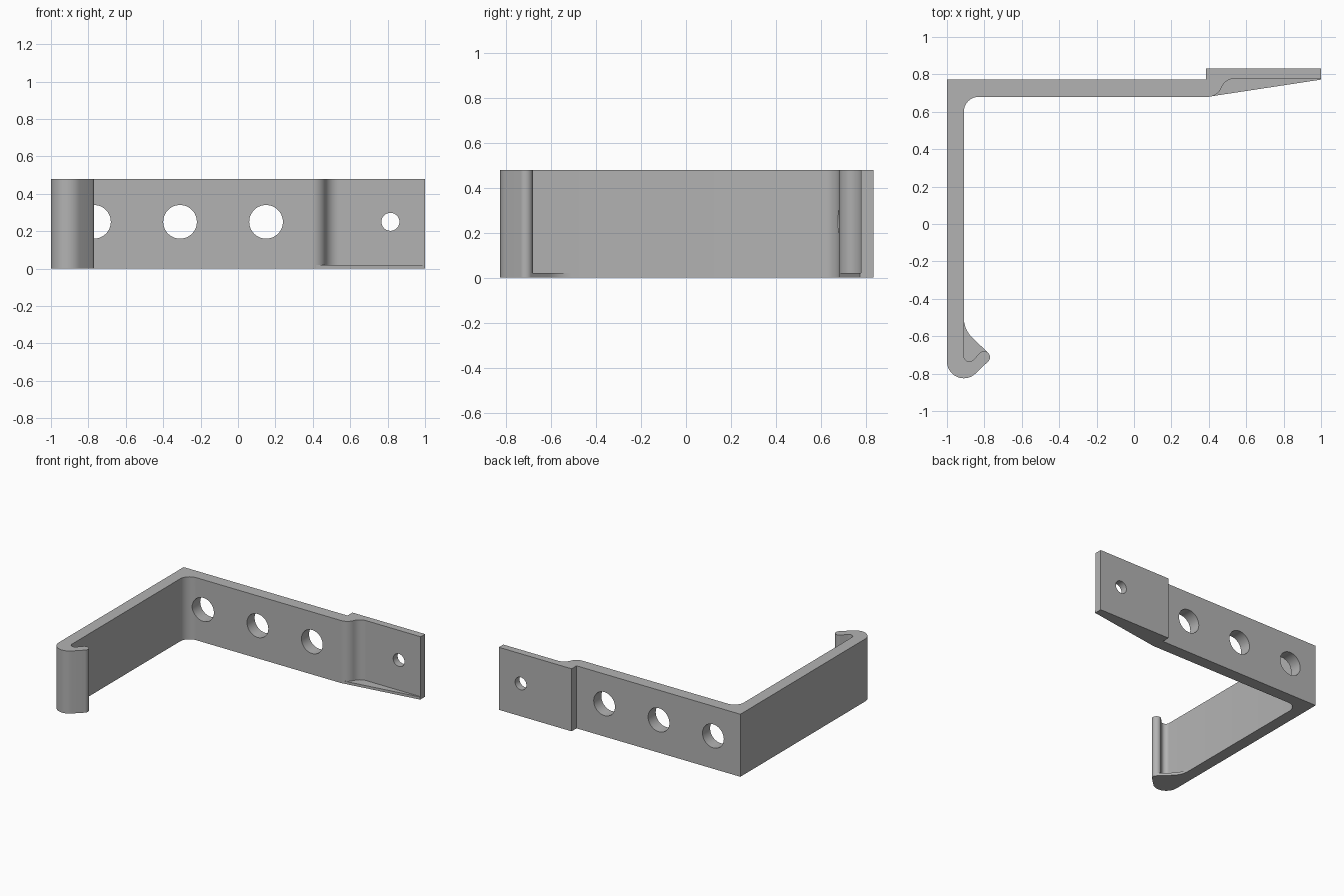
import bpy, bmesh
from math import radians, cos, sin, pi

if "Cube" in bpy.data.objects:
    bpy.data.objects.remove(bpy.data.objects["Cube"], do_unlink=True)

HEIGHT, WEB = 0.478, 0.02

grey = bpy.data.materials.new("plain_grey")
grey.use_nodes = True
colour = (0.45, 0.45, 0.45, 1)
grey.diffuse_color = colour
grey.node_tree.nodes["Principled BSDF"].inputs["Base Color"].default_value = colour


def arc(cx, cy, r, a0, a1, n=10):
    angles = [radians(a0 + (a1 - a0) * i / n) for i in range(n + 1)]
    return [(cx + r * cos(a), cy + r * sin(a)) for a in angles]


def extrude(name, outline, height):
    bm = bmesh.new()
    face = bm.faces.new([bm.verts.new((x, y, 0)) for x, y in outline])
    top = bmesh.ops.extrude_face_region(bm, geom=[face])["geom"]
    verts = [v for v in top if isinstance(v, bmesh.types.BMVert)]
    bmesh.ops.translate(bm, verts=verts, vec=(0, 0, height))
    bmesh.ops.recalc_face_normals(bm, faces=bm.faces)
    mesh = bpy.data.meshes.new(name)
    bm.to_mesh(mesh)
    bm.free()
    mesh.materials.append(grey)
    obj = bpy.data.objects.new(name, mesh)
    bpy.context.collection.objects.link(obj)
    return obj


# Shared curves of the bracket outline
hook_inside = arc(-0.88, -0.705, 0.03, 180, 315)
hook_tip_top = arc(-0.802, -0.712, 0.032, 135, 45)
hook_tip_end = arc(-0.802, -0.712, 0.032, 45, -45)
hook_outside = arc(-0.91, -0.735, 0.09, -45, -180, 18)
joggle = arc(0.395, 0.758, 0.078, -90, -22) + arc(0.54, 0.70, 0.078, 158, 90)[1:]

# Bent strip: hook, long arm, drilled bar and stepped end tab
outline = (
    hook_inside + hook_tip_top + hook_tip_end[1:] + hook_outside
    + [(-1, 0.772), (0.385, 0.772), (0.385, 0.832), (1, 0.832), (1, 0.778)]
    + joggle[::-1]
    + arc(-0.83, 0.60, 0.08, 90, 180)
)
strip = extrude("bent_strip", outline, HEIGHT)

# Thin webs closing the underside of the hook and the tab
hook_web = extrude("hook_web", arc(-0.76, -0.5, 0.15, 180, 225)
                   + hook_tip_top[::-1] + hook_inside[::-1], WEB)
tab_web = extrude("tab_web", joggle + [(1, 0.778), (1, 0.772)], WEB)

# Drilled holes
for x, r in ((-0.77, 0.09), (-0.31, 0.09), (0.15, 0.09), (0.815, 0.048)):
    bpy.ops.mesh.primitive_cylinder_add(vertices=48, radius=r, depth=0.4,
                                        location=(x, 0.76, 0.25), rotation=(pi / 2, 0, 0))
    cutter = bpy.context.object
    cutter.name = "hole_cutter"
    cutter.data.materials.append(grey)
    mod = strip.modifiers.new("hole", "BOOLEAN")
    mod.operation, mod.solver, mod.object = "DIFFERENCE", "EXACT", cutter
    bpy.ops.object.select_all(action="DESELECT")
    strip.select_set(True)
    bpy.context.view_layer.objects.active = strip
    bpy.ops.object.modifier_apply(modifier=mod.name)
    bpy.data.objects.remove(cutter, do_unlink=True)

# Smooth the bends, keep the edges crisp
for obj in (strip, hook_web, tab_web):
    bpy.ops.object.select_all(action="DESELECT")
    obj.select_set(True)
    bpy.context.view_layer.objects.active = obj
    bpy.ops.object.shade_smooth_by_angle(angle=radians(30))
